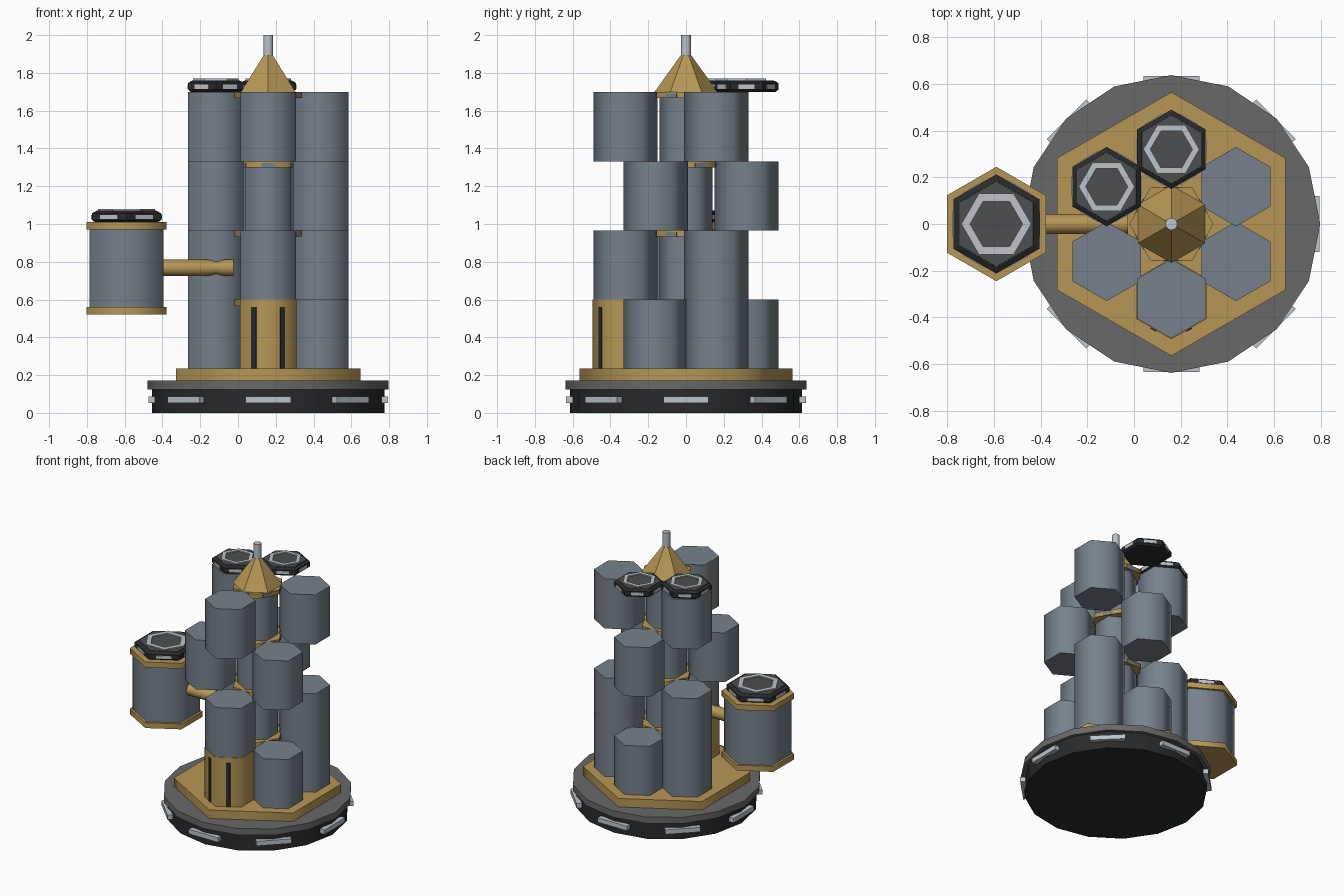
import bpy, bmesh
from math import sin, cos, pi, radians
from mathutils import Matrix

if "Cube" in bpy.data.objects:
    bpy.data.objects.remove(bpy.data.objects["Cube"])

CX = 0.16                                   # tower axis
LEVELS = [0.235, 0.6, 0.966, 1.332, 1.7]    # module deck heights


def material(name, rgb):
    m = bpy.data.materials.new(name)
    m.diffuse_color = (*rgb, 1)
    m.use_nodes = True
    m.node_tree.nodes["Principled BSDF"].inputs["Base Color"].default_value = m.diffuse_color
    return m


GOLD = material("gold", (0.47, 0.31, 0.09))
STEEL = material("blue_grey", (0.18, 0.22, 0.26))
BLACK = material("near_black", (0.022, 0.023, 0.025))
GREY = material("dark_grey", (0.14, 0.14, 0.14))
PANEL = material("panel_grey", (0.075, 0.078, 0.08))
SILVER = material("silver", (0.5, 0.55, 0.6))


def finish(bm, name, mat, matrix, smooth):
    bmesh.ops.recalc_face_normals(bm, faces=bm.faces)
    me = bpy.data.meshes.new(name)
    bm.to_mesh(me)
    bm.free()
    me.materials.append(mat)
    ob = bpy.data.objects.new(name, me)
    bpy.context.collection.objects.link(ob)
    ob.matrix_world = matrix
    if smooth:
        bpy.ops.object.select_all(action='DESELECT')
        ob.select_set(True)
        bpy.context.view_layer.objects.active = ob
        bpy.ops.object.shade_smooth_by_angle(angle=radians(65))
    return ob


def turned(name, profile, mat, x=CX, y=0, sides=6, turn=pi / 2,
           closed=False, smooth=True, matrix=None):
    """Sweep a (radius, z) profile round z with few sides."""
    bm = bmesh.new()
    rings = []
    for r, z in profile:
        angles = [turn + 2 * pi * i / sides for i in range(sides)]
        rings.append([bm.verts.new((r * cos(a), r * sin(a), z)) for a in angles])
    pairs = list(zip(rings, rings[1:]))
    if closed:
        pairs.append((rings[-1], rings[0]))
    else:
        bm.faces.new(rings[0])
        bm.faces.new(rings[-1])
    for a, b in pairs:
        for i in range(sides):
            j = (i + 1) % sides
            bm.faces.new((a[i], a[j], b[j], b[i]))
    return finish(bm, name, mat, matrix or Matrix.Translation((x, y, 0)), smooth)


def side_box(name, mat, x, y, angle, dist, z0, z1, width, thick):
    """Box set out from an axis, facing outward at the given angle."""
    bm = bmesh.new()
    bmesh.ops.create_cube(bm, size=1)
    bmesh.ops.scale(bm, vec=(thick, width, z1 - z0), verts=bm.verts)
    m = (Matrix.Translation((x, y, (z0 + z1) / 2))
         @ Matrix.Rotation(angle, 4, 'Z') @ Matrix.Translation((dist, 0, 0)))
    return finish(bm, name, mat, m, False)


def ring_pos(deg):
    a = radians(deg)
    return CX + 0.32 * cos(a), 0.32 * sin(a)


def hatch(name, x, y, z, s):
    """Docking hatch: dark rim, grey panel, light hexagonal ring, side windows."""
    turned(name + "_rim", [(0.155 * s, z), (0.17 * s, z + 0.012), (0.17 * s, z + 0.046),
                           (0.15 * s, z + 0.058)], BLACK, x, y, smooth=False)
    turned(name + "_panel", [(0.148 * s, z + 0.05), (0.146 * s, z + 0.061)],
           PANEL, x, y, smooth=False)
    turned(name + "_ring", [(0.09 * s, z + 0.055), (0.12 * s, z + 0.055),
                            (0.12 * s, z + 0.069), (0.09 * s, z + 0.069)],
           SILVER, x, y, turn=0, closed=True, smooth=False)
    for k in range(6):
        side_box(f"{name}_window_{k}", SILVER, x, y, k * pi / 3, 0.147 * s,
                 z + 0.016, z + 0.038, 0.085 * s, 0.008)


# Round base with light panels
turned("base_lower", [(0.615, 0), (0.615, 0.125)], BLACK, sides=16)
turned("base_deck", [(0.638, 0.125), (0.638, 0.172)], GREY, sides=16)
for k in range(8):
    side_box(f"base_light_{k}", SILVER, CX, 0, k * pi / 4, 0.617,
             0.053, 0.087, 0.24, 0.036)
turned("base_hex_plate", [(0.565, 0.17), (0.565, 0.235)], GOLD)

# Central core with gold flanges at every deck
turned("core", [(0.14, 0.235), (0.14, 1.7)], STEEL)
for n, z in enumerate(LEVELS[1:]):
    turned(f"core_flange_{n}", [(0.18, z - 0.033), (0.18, z)], GOLD, turn=0)
    for k in range(6):
        side_box(f"flange_{n}_latch_{k}", STEEL, CX, 0, pi / 6 + k * pi / 3,
                 0.154, z - 0.034, z - 0.008, 0.07, 0.01)

# Staggered hexagonal modules
layout = [(30, 90, 150, 330), (30, 150, 270), (90, 210, 330), (30, 150, 270)]
for n, angles in enumerate(layout):
    for deg in angles:
        turned(f"module_{n}_{deg}", [(0.17, LEVELS[n]), (0.17, LEVELS[n + 1])],
               STEEL, *ring_pos(deg))

# Gold entry module with dark slots
ex, ey = ring_pos(270)
turned("entry_module", [(0.174, LEVELS[0]), (0.174, LEVELS[1])], GOLD, ex, ey)
for k, deg in enumerate((-60, -120)):
    side_box(f"entry_slot_{k}", BLACK, ex, ey, radians(deg), 0.15,
             0.235, 0.56, 0.028, 0.012)

# Top: two hatches, spire and mast
for k, deg in enumerate((90, 150)):
    hatch(f"top_hatch_{k}", *ring_pos(deg), 1.7, 1.0)
turned("spire", [(0.166, 1.7), (0.028, 1.893)], GOLD, smooth=False)
turned("mast", [(0.026, 1.88), (0.026, 2.0)], SILVER, sides=12)

# Side pod on an arm
PX = -0.59
turned("pod_body", [(0.227, 0.55), (0.227, 0.98)], STEEL, PX)
turned("pod_bottom_plate", [(0.245, 0.52), (0.245, 0.56)], GOLD, PX)
turned("pod_top_plate", [(0.245, 0.97), (0.245, 1.01)], GOLD, PX)
hatch("pod_hatch", PX, 0, 1.01, 1.25)
turned("pod_arm", [(0.043, -0.42), (0.043, -0.16), (0.034, -0.115), (0.043, -0.07),
                   (0.043, -0.025)], GOLD, sides=12,
       matrix=Matrix.Translation((0, 0, 0.768)) @ Matrix.Rotation(pi / 2, 4, 'Y'))
